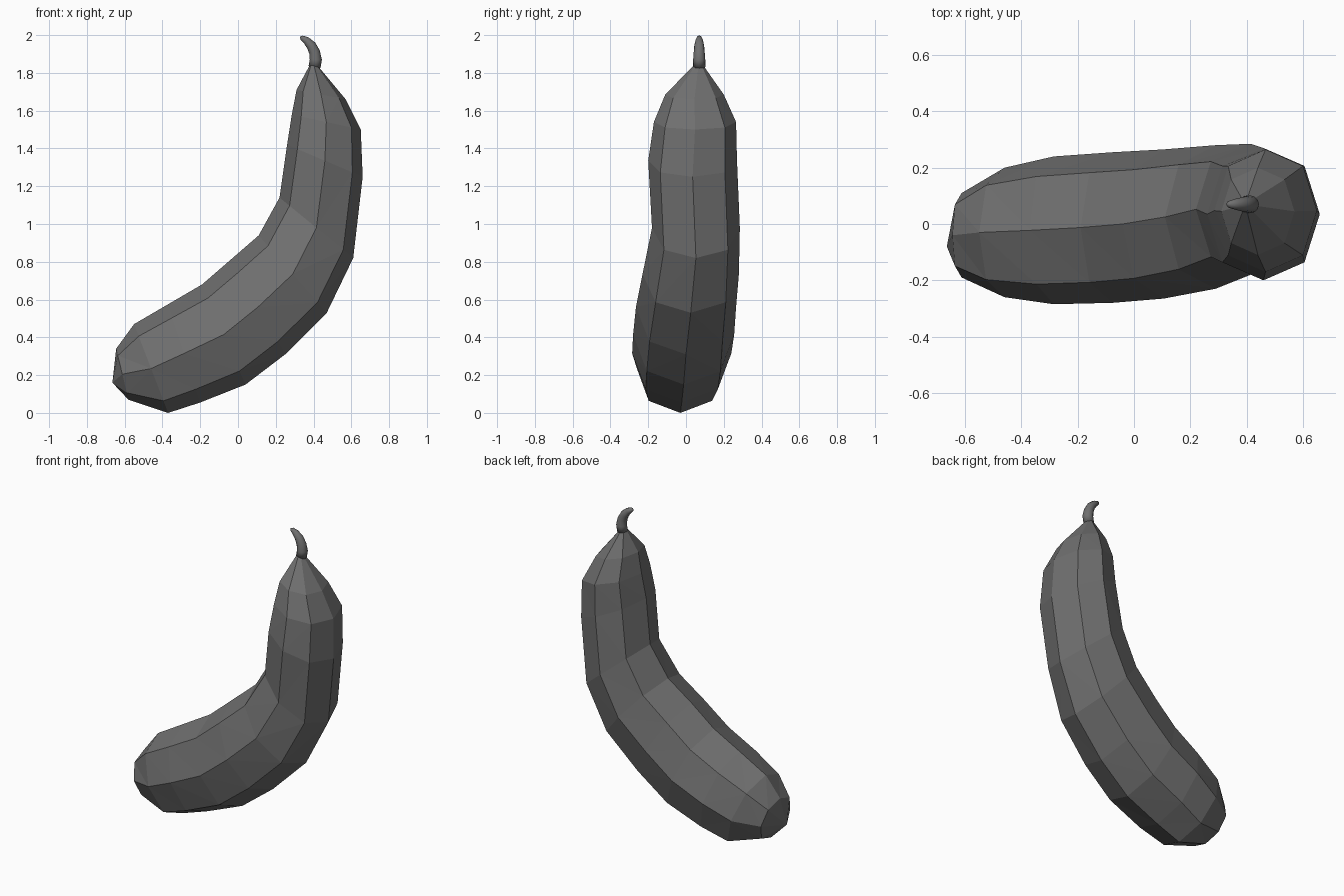
import bpy
import bmesh
import math
from mathutils import Vector

default_cube = bpy.data.objects.get("Cube")
if default_cube:
    bpy.data.objects.remove(default_cube, do_unlink=True)


def make_material(name, colour):
    material = bpy.data.materials.new(name)
    material.use_nodes = True
    material.diffuse_color = (*colour, 1.0)
    shader = material.node_tree.nodes["Principled BSDF"]
    shader.inputs["Base Color"].default_value = (*colour, 1.0)
    shader.inputs["Roughness"].default_value = 0.8
    return material


def loft(name, rings, first_pole, last_pole, material, smooth=False):
    """Skin a list of equal-sized rings and close both ends on a point."""
    bm = bmesh.new()
    loops = [[bm.verts.new(point) for point in ring] for ring in rings]
    count = len(loops[0])
    for lower, upper in zip(loops, loops[1:]):
        for i in range(count):
            j = (i + 1) % count
            bm.faces.new((lower[i], lower[j], upper[j], upper[i]))
    for loop, pole in ((loops[0], first_pole), (loops[-1], last_pole)):
        tip = bm.verts.new(pole)
        for i in range(count):
            bm.faces.new((loop[i], loop[(i + 1) % count], tip))
    bmesh.ops.triangulate(bm, faces=bm.faces[:], quad_method="BEAUTY")
    bmesh.ops.recalc_face_normals(bm, faces=bm.faces[:])
    for face in bm.faces:
        face.smooth = smooth
    mesh = bpy.data.meshes.new(name)
    bm.to_mesh(mesh)
    bm.free()
    mesh.materials.append(material)
    part = bpy.data.objects.new(name, mesh)
    bpy.context.scene.collection.objects.link(part)
    return part


def body_ring(inner_x, inner_z, outer_x, outer_z, front_y, back_y, sides=8):
    """Oval section between the inside and the outside of the bend."""
    inner = Vector((inner_x, front_y / 2 + back_y / 2, inner_z))
    outer = Vector((outer_x, front_y / 2 + back_y / 2, outer_z))
    centre, across = (inner + outer) / 2, (inner - outer) / 2
    depth = Vector((0, (back_y - front_y) / 2, 0))
    ring = []
    for i in range(sides):
        angle = math.tau * i / sides
        fullness = 1.03 if i % 2 else 1.0
        ring.append(centre + fullness * (across * math.cos(angle) + depth * math.sin(angle)))
    return ring


def stem_ring(centre, direction, radius, sides=12):
    """Round section square to the stem's path."""
    side = Vector((0, 1, 0))
    across = direction.cross(side).normalized()
    return [centre + radius * (across * math.cos(math.tau * i / sides)
                               + side * math.sin(math.tau * i / sides))
            for i in range(sides)]


charcoal = make_material("charcoal grey", (0.16, 0.16, 0.16))

# Body: inner x, inner z, outer x, outer z, front y, back y of each section
sections = [
    (-0.645, 0.34, -0.58, 0.07, -0.19, 0.11),
    (-0.55, 0.47, -0.37, 0.0, -0.26, 0.2),
    (-0.37, 0.575, -0.2, 0.055, -0.285, 0.24),
    (-0.19, 0.68, 0.04, 0.15, -0.28, 0.255),
    (-0.04, 0.81, 0.25, 0.31, -0.265, 0.265),
    (0.11, 0.94, 0.47, 0.53, -0.23, 0.28),
    (0.22, 1.14, 0.61, 0.82, -0.18, 0.285),
    (0.26, 1.42, 0.66, 1.25, -0.2, 0.27),
    (0.285, 1.58, 0.65, 1.5, -0.17, 0.265),
    (0.31, 1.71, 0.57, 1.66, -0.11, 0.2),
]
loft("body", [body_ring(*section) for section in sections],
     (-0.665, -0.08, 0.16), (0.395, 0.07, 1.87), charcoal)

# Stem: a tapering hook that curls towards the inside of the bend
path = [Vector((x, 0.07, z)) for x, z in
        ((0.405, 1.83), (0.412, 1.87), (0.405, 1.91), (0.388, 1.945),
         (0.362, 1.972), (0.337, 1.987))]
radii = (0.032, 0.032, 0.029, 0.026, 0.02, 0.012)
stem_rings = []
for i, point in enumerate(path):
    direction = path[min(i + 1, len(path) - 1)] - path[max(i - 1, 0)]
    stem_rings.append(stem_ring(point, direction, radii[i]))
loft("stem", stem_rings, path[0], path[-1] + Vector((-0.01, 0, 0.004)), charcoal, smooth=True)
